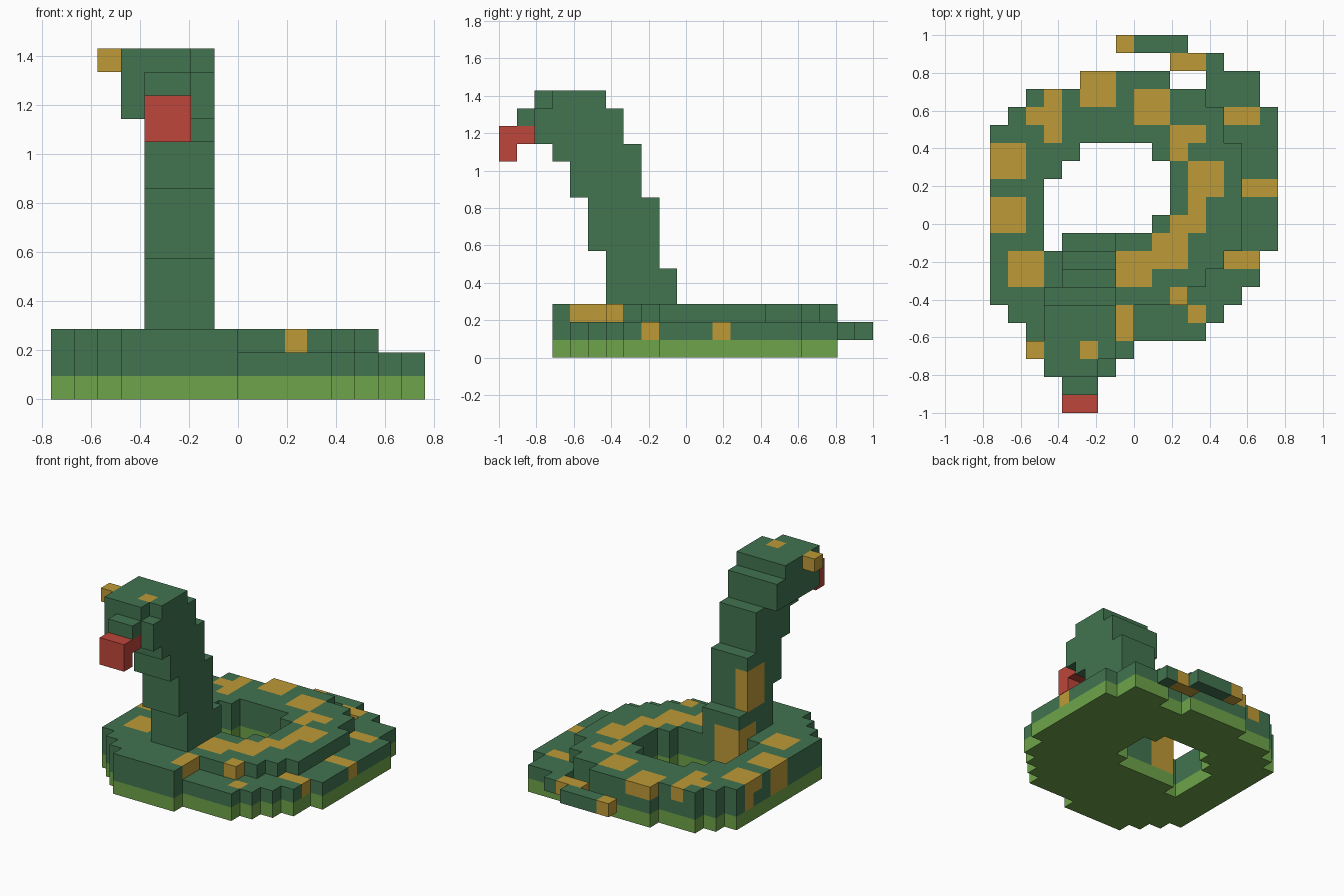
import bpy
import bmesh
from mathutils import Vector
from itertools import product

if "Cube" in bpy.data.objects:
    bpy.data.objects.remove(bpy.data.objects["Cube"], do_unlink=True)

UNIT = 2 / 21                       # edge of one block
ORIGIN = Vector((-8 * UNIT, -1, 0))  # corner of the block grid


def material(name, colour):
    mat = bpy.data.materials.new(name)
    mat.use_nodes = True
    mat.diffuse_color = (*colour, 1)
    mat.node_tree.nodes["Principled BSDF"].inputs["Base Color"].default_value = (*colour, 1)
    return mat


GREEN = material("snake green", (.054, .175, .08))
LIME = material("belly lime", (.156, .371, .068))
GOLD = material("spot gold", (.515, .328, .038))
RED = material("tongue red", (.515, .061, .043))


def box(x0, x1, y0, y1, z0, z1):
    """Block positions of an inclusive range on each axis."""
    return set(product(range(x0, x1 + 1), range(y0, y1 + 1), range(z0, z1 + 1)))


def boxes(rows, *height):
    """Union of boxes; height is shared when the rows give only x and y."""
    return set().union(*(box(*row, *height) for row in rows))


# Coiled body: left part of the outline is shared by every layer
left_steps = [(3, 7, 3, 3), (2, 7, 4, 4), (1, 7, 5, 5), (0, 7, 6, 15),
              (1, 7, 16, 16), (2, 7, 17, 17), (5, 9, 18, 18)]
lower_steps = [(8, 11, 4, 4), (8, 12, 5, 5), (8, 13, 6, 6), (8, 14, 7, 8),
               (8, 15, 9, 16), (8, 14, 17, 17), (12, 14, 18, 18)]
upper_steps = [(8, 10, 6, 6), (8, 11, 7, 7), (8, 12, 8, 8), (8, 13, 9, 14),
               (8, 12, 15, 16), (8, 11, 17, 17)]
hole_steps = [(3, 3, 9, 9), (3, 8, 10, 10), (3, 9, 11, 12),
              (4, 9, 13, 13), (5, 8, 14, 14)]
hole = boxes(hole_steps, 0, 2)

parts = {
    "belly": boxes(left_steps + lower_steps, 0, 0) - hole,
    "lower_coil": boxes(left_steps + lower_steps, 1, 1) - hole,
    "upper_coil": boxes(left_steps + upper_steps, 2, 2) - hole,
    "tail": boxes([(10, 12, 19, 19), (7, 10, 20, 20)], 1, 1),
    # Neck leans forward in steps
    "neck": boxes([(4, 6, 6, 9, 3, 4), (4, 6, 6, 8, 5, 5), (4, 6, 5, 8, 6, 8),
                   (4, 6, 4, 7, 9, 10), (4, 6, 3, 7, 11, 11)]),
    # Head with a two block snout and one notched brow
    "head": boxes([(3, 6, 2, 6, 12, 13), (4, 5, 1, 1, 13, 13),
                   (3, 6, 3, 5, 14, 14), (3, 5, 2, 2, 14, 14)]),
    "eye": box(2, 2, 3, 3, 14, 14),
    "tongue": boxes([(4, 5, 0, 0, 11, 12), (4, 5, 1, 1, 12, 12)]),
}

# Gold spots, grouped by the layer they lie on
upper_spots = [(0, 1, 10, 11), (0, 1, 13, 14), (3, 3, 15, 17), (2, 2, 16, 16),
               (5, 6, 17, 18), (8, 9, 16, 17), (10, 11, 15, 15), (10, 10, 14, 14),
               (11, 12, 12, 13), (11, 11, 10, 11), (10, 10, 8, 10), (9, 9, 8, 9),
               (7, 8, 7, 8), (1, 2, 7, 8), (10, 10, 6, 6), (7, 7, 4, 5)]
lower_spots = [(0, 0, 10, 11), (0, 0, 14, 14), (13, 14, 16, 16), (14, 15, 12, 12),
               (13, 14, 8, 8), (11, 11, 5, 5), (10, 11, 19, 19), (7, 7, 20, 20)]
neck_spots = [(4, 5, 9, 9, 1, 3), (4, 4, 8, 8, 3, 3), (4, 4, 7, 8, 5, 7),
              (5, 5, 3, 3, 14, 14)]
spots = (boxes(upper_spots, 2, 2) | boxes(lower_spots, 1, 1)
         | boxes(neck_spots) | parts["eye"])

solid = set().union(*parts.values())
base_colour = {"belly": LIME, "tongue": RED}


def build(name, cells):
    """Mesh of the exposed block faces of one part."""
    bm = bmesh.new()
    corners = {}

    def vert(key):
        if key not in corners:
            corners[key] = bm.verts.new(ORIGIN + Vector(key) * UNIT)
        return corners[key]

    for cell in sorted(cells):
        for axis, side in product(range(3), (0, 1)):
            neighbour = list(cell)
            neighbour[axis] += 1 if side else -1
            if tuple(neighbour) in solid:
                continue
            u, v = (axis + 1) % 3, (axis + 2) % 3
            ring = []
            for du, dv in ((0, 0), (1, 0), (1, 1), (0, 1)):
                key = list(cell)
                key[axis] += side
                key[u] += du
                key[v] += dv
                ring.append(vert(tuple(key)))
            face = bm.faces.new(ring if side else ring[::-1])
            face.material_index = int(cell in spots)

    mesh = bpy.data.meshes.new(name)
    bm.to_mesh(mesh)
    bm.free()
    mesh.materials.append(base_colour.get(name, GREEN))
    mesh.materials.append(GOLD)
    obj = bpy.data.objects.new(name, mesh)
    bpy.context.collection.objects.link(obj)


for part_name, part_cells in parts.items():
    build(part_name, part_cells)
